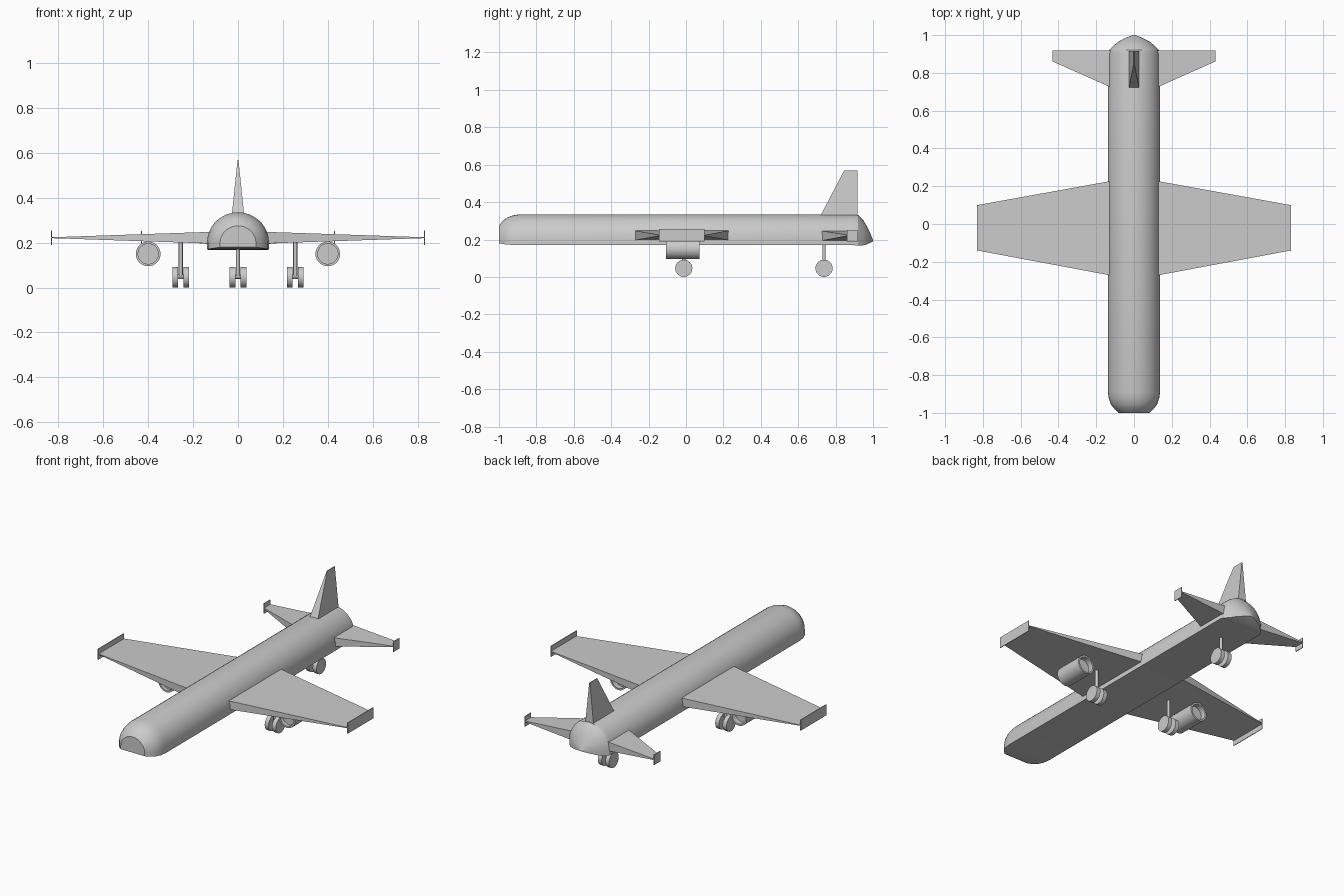
import bpy, bmesh, math
from mathutils import Matrix

if "Cube" in bpy.data.objects:
    bpy.data.objects.remove(bpy.data.objects["Cube"])


def finish(name, bm):
    bmesh.ops.recalc_face_normals(bm, faces=bm.faces)
    me = bpy.data.meshes.new(name)
    bm.to_mesh(me)
    bm.free()
    ob = bpy.data.objects.new(name, me)
    bpy.context.collection.objects.link(ob)
    return ob


def loft(name, rings, closed=False):
    """Skin a list of equal-length point rings; cap the ends unless closed."""
    bm = bmesh.new()
    vs = [[bm.verts.new(p) for p in r] for r in rings]
    n = len(vs[0])
    pairs = list(zip(vs, vs[1:]))
    for a, b in pairs:
        for i in range(n):
            j = (i + 1) % n
            bm.faces.new((a[i], a[j], b[j], b[i]))
    if not closed:
        bm.faces.new(vs[0])
        bm.faces.new(vs[-1])
    return finish(name, bm)


def smooth(ob, angle=30):
    bpy.ops.object.select_all(action='DESELECT')
    ob.select_set(True)
    bpy.context.view_layer.objects.active = ob
    bpy.ops.object.shade_smooth_by_angle(angle=math.radians(angle))


def box(name, x0, x1, y0, y1, z0, z1):
    return loft(name, [[(x, y0, z0), (x, y1, z0), (x, y1, z1), (x, y0, z1)]
                       for x in (x0, x1)])


def cylinder_x(name, x0, x1, y, z, r, n=24):
    return loft(name, [[(x, y + r * math.cos(2 * math.pi * i / n),
                         z + r * math.sin(2 * math.pi * i / n))
                        for i in range(n)] for x in (x0, x1)])


# fuselage: flat-bottomed arch section lofted along y (y, half width, bottom, top)
def arch(y, w, z0, z1, n=18):
    zc = z0 + 0.18 * (z1 - z0)
    arc = [(w * math.cos(math.pi * i / n), y, zc + (z1 - zc) * math.sin(math.pi * i / n))
           for i in range(n + 1)]
    return [(-w, y, z0), (w, y, z0)] + arc


stations = [(-1.0, .08, .18, .275), (-.98, .103, .176, .300), (-.955, .122, .173, .318),
            (-.925, .133, .171, .329), (-.89, .138, .17, .335), (.9, .138, .17, .335),
            (.92, .132, .167, .332), (.945, .108, .168, .308), (.965, .083, .174, .275),
            (.985, .045, .182, .235), (1.0, .008, .189, .197)]
smooth(loft("fuselage", [arch(*s) for s in stations]), 20)

# slight bulge of the fuselage at the wing roots
bm = bmesh.new()
bmesh.ops.create_uvsphere(bm, u_segments=32, v_segments=16, radius=1,
                          matrix=Matrix.Translation((0, 0, .22)) @ Matrix.Diagonal((.147, .6, .045, 1)))
smooth(finish("wing_root_fairing", bm))


# tapered box between a root and a tip rectangle
def panel(name, s, root, tip):
    rings = []
    for x, y0, y1, z, t in (root, tip):
        rings.append([(s * x, y0, z - t), (s * x, y1, z - t),
                      (s * x, y1, z + t), (s * x, y0, z + t)])
    return loft(name, rings)


for s, side in ((-1, "left"), (1, "right")):
    # main wing and winglet
    panel(side + "_wing", s, (.12, -.273, .228, .222, .026), (.83, -.14, .1, .222, .002))
    box(side + "_winglet", s * .828, s * .832, -.145, .098, .19, .255)
    # tailplane and its end plate
    panel(side + "_tailplane", s, (.12, .722, .918, .22, .027), (.43, .86, .918, .222, .003))
    box(side + "_tail_end_plate", s * .428, s * .432, .86, .918, .19, .252)

    # engine: hollow at both ends, blocked inside
    prof = [(-.085, .001), (-.085, .045), (-.107, .045), (-.107, .055),
            (.072, .055), (.072, .045), (.04, .045), (.04, .001)]
    n = 28
    eng = loft(side + "_engine", [[(s * .4 + r * math.cos(2 * math.pi * i / n), y,
                                    .15 + r * math.sin(2 * math.pi * i / n))
                                   for i in range(n)] for y, r in prof])
    smooth(eng)

# tail fin
loft("tail_fin", [
    [(-.028, .715, .32), (.028, .715, .32), (.028, .917, .32), (-.028, .917, .32)],
    [(-.002, .845, .568), (.002, .845, .568), (.002, .917, .568), (-.002, .917, .568)]])

# landing gear: strut, axle and twin wheels
for name, x, y, top in (("left_gear", -.255, -.012, .215), ("right_gear", .255, -.012, .215),
                        ("tail_gear", 0, .738, .185)):
    n = 16
    smooth(loft(name + "_strut", [[(x + .009 * math.cos(2 * math.pi * i / n),
                                    y + .009 * math.sin(2 * math.pi * i / n), z)
                                   for i in range(n)] for z in (.045, top)]))
    smooth(cylinder_x(name + "_axle", x - .03, x + .03, y, .047, .01, 12))
    for s, side in ((-1, "left"), (1, "right")):
        smooth(cylinder_x(f"{name}_{side}_wheel", x + s * .012, x + s * .037, y, .046, .046))
